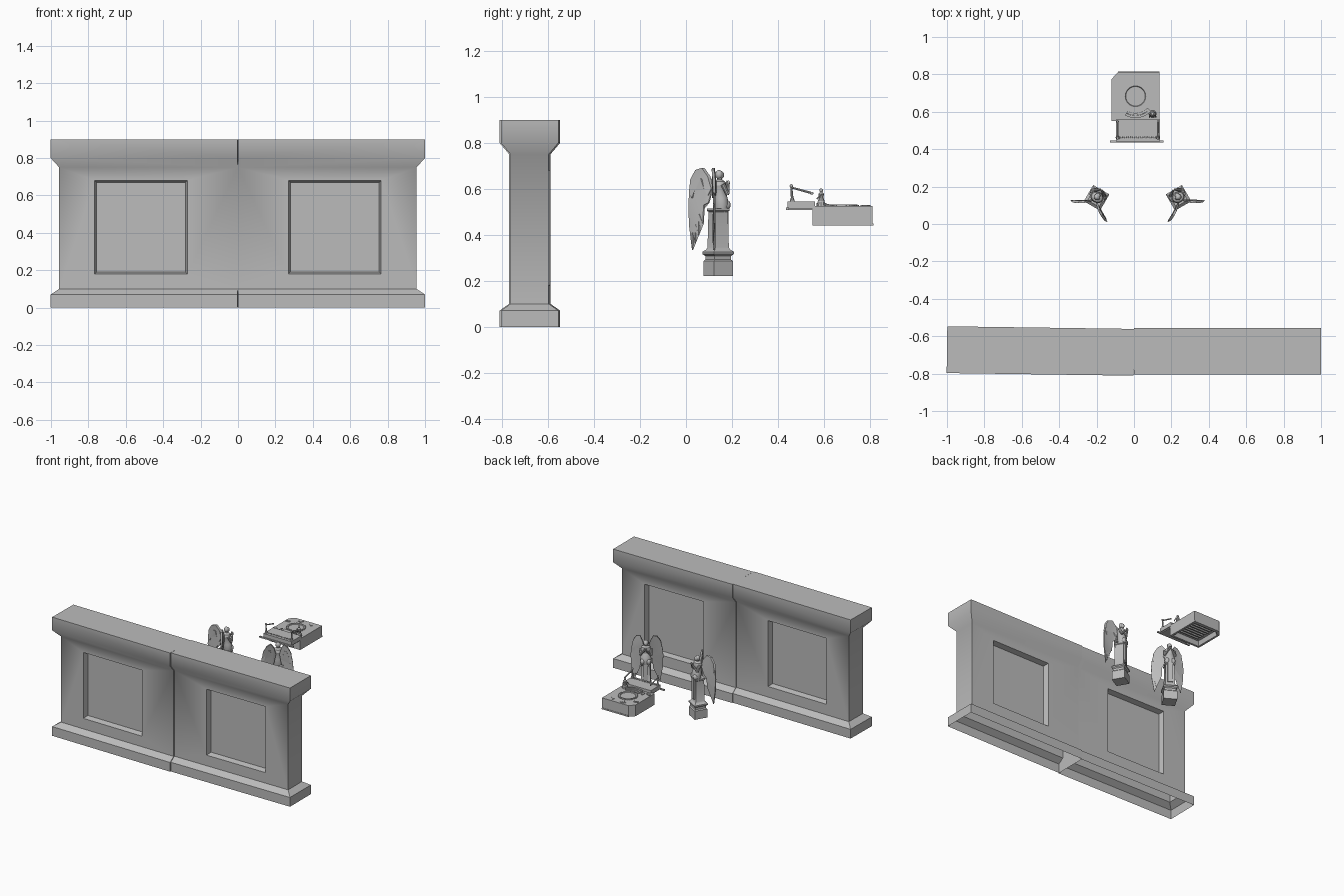
import bpy, bmesh, math, random
from mathutils import Matrix, Vector

if "Cube" in bpy.data.objects:
    bpy.data.objects.remove(bpy.data.objects["Cube"], do_unlink=True)
random.seed(4)

stone = bpy.data.materials.new("grey stone")
stone.use_nodes = True
stone.diffuse_color = (0.5, 0.5, 0.5, 1)
stone.node_tree.nodes["Principled BSDF"].inputs["Base Color"].default_value = (0.5, 0.5, 0.5, 1)


def finish(name, bm, matrix=Matrix(), smooth=30):
    bmesh.ops.remove_doubles(bm, verts=bm.verts, dist=0.0001)
    bmesh.ops.recalc_face_normals(bm, faces=bm.faces)
    mesh = bpy.data.meshes.new(name)
    bm.to_mesh(mesh)
    bm.free()
    mesh.transform(matrix)
    mesh.materials.append(stone)
    ob = bpy.data.objects.new(name, mesh)
    bpy.context.collection.objects.link(ob)
    bpy.ops.object.select_all(action="DESELECT")
    ob.select_set(True)
    bpy.context.view_layer.objects.active = ob
    bpy.ops.object.shade_smooth_by_angle(angle=math.radians(smooth))
    return ob


def loft(bm, rings, start=True, end=True, skip=()):
    """Skin consecutive rings of points; skip holds (level, side) pairs left open."""
    loops = [[bm.verts.new(p) for p in ring] for ring in rings]
    n = len(loops[0])
    for level, (a, b) in enumerate(zip(loops, loops[1:])):
        for i in range(n):
            if (level, i) not in skip:
                bm.faces.new((a[i], a[(i + 1) % n], b[(i + 1) % n], b[i]))
    if start:
        bm.faces.new(loops[0][::-1])
    if end:
        bm.faces.new(loops[-1])


def square(r, z):
    return [(-r, -r, z), (r, -r, z), (r, r, z), (-r, r, z)]


def circle(r, z, n=16, depth=1.0, y=0.0):
    return [(r * math.cos(math.tau * i / n), y + depth * r * math.sin(math.tau * i / n), z)
            for i in range(n)]


def solid(name, rings, matrix=Matrix(), **kw):
    bm = bmesh.new()
    loft(bm, rings, **kw)
    return finish(name, bm, matrix)


def box(name, x0, x1, y0, y1, z0, z1, matrix=Matrix()):
    return solid(name, [[(x0, y0, z), (x1, y0, z), (x1, y1, z), (x0, y1, z)] for z in (z0, z1)], matrix)


def rod(name, a, b, r, r2=None, matrix=Matrix()):
    a, b = Vector(a), Vector(b)
    turn = (b - a).to_track_quat("Z", "Y").to_matrix().to_4x4()
    return solid(name, [circle(r, 0, 8), circle(r2 or r, (b - a).length, 8)],
                 matrix @ Matrix.Translation(a) @ turn)


def ball(name, centre, size, matrix=Matrix()):
    bm = bmesh.new()
    bmesh.ops.create_uvsphere(bm, u_segments=12, v_segments=8, radius=1)
    return finish(name, bm, matrix @ Matrix.Translation(centre) @ Matrix.Diagonal((*size, 1)), 60)


# Wall halves: hollow, open below, flared foot and top, recessed panels on both faces
def wall_half(name, s, matrix):
    bm = bmesh.new()
    levels = [(0, 1, .125), (.07, 1, .125), (.1, .955, .083),
              (.75, .955, .083), (.8, 1, .125), (.9, 1, .125)]
    loft(bm, [[(0, -d, z), (s * x, -d, z), (s * x, d, z), (0, d, z)] for z, x, d in levels],
         start=False, skip={(2, 0), (2, 2)})
    for side in (-1, 1):
        frames = [(0, .955, .1, .75, .083), (.27, .765, .18, .68, .083), (.28, .755, .19, .67, .043)]
        loft(bm, [[(s * x0, side * y, z0), (s * x1, side * y, z0),
                   (s * x1, side * y, z1), (s * x0, side * y, z1)]
                  for x0, x1, z0, z1, y in frames], start=False)
    finish(name, bm, matrix, 45)


wall_half("wall_left", 1, Matrix.Translation((0, -.68, 0)))
wall_half("wall_right", -1, Matrix.Translation((0, -.686, 0)) @ Matrix.Rotation(math.radians(-.8), 4, "Z"))


# Winged statue, built facing +y
def wing(name, s, outline, lift, thick, matrix):
    def place(u, z, t):
        sweep = .02 + .5 * u + lift + .012 * math.sin(u * 24)
        return (s * (.008 + .82 * u), t - sweep, z)
    bm = bmesh.new()
    loft(bm, [[place(u, z, t) for u, z in outline] for t in (0, thick)])
    bmesh.ops.triangulate(bm, faces=[f for f in bm.faces if len(f.verts) > 4])
    finish(name, bm, matrix)


FEATHERS = [(.005, .6), (.02, .655), (.045, .688), (.075, .68), (.105, .64), (.122, .585),
            (.128, .53), (.123, .44), (.102, .335), (.1, .42), (.084, .365), (.082, .45),
            (.064, .4), (.062, .49), (.044, .45), (.04, .53), (.02, .54)]
COVERTS = [(.005, .6), (.02, .655), (.045, .691), (.077, .682), (.108, .642), (.118, .585),
           (.1, .56), (.09, .61), (.07, .645), (.05, .645), (.035, .6), (.02, .57)]


def statue(side, x, y, angle):
    m = Matrix.Translation((x, y, 0)) @ Matrix.Rotation(math.radians(angle), 4, "Z")
    steps = [(.0475, .22), (.0475, .285), (.041, .292), (.041, .308), (.05, .316),
             (.05, .326), (.038, .336), (.034, .345), (.031, .5), (.036, .505), (.036, .515)]
    solid(side + "_pedestal", [square(r, z) for r, z in steps], m)
    box(side + "_hanging_cloth", -.018, .018, .03, .042, .36, .51, m)
    body = [(.03, .495, .012), (.039, .53, .014), (.037, .56, .01), (.029, .59, .005),
            (.036, .615, .004), (.03, .632, .004), (.012, .641, .006), (.011, .65, .006)]
    solid(side + "_robed_body", [circle(r, z, 16, .85, oy) for r, z, oy in body], m)
    ball(side + "_head", (0, .012, .66), (.014, .016, .018), m)
    ball(side + "_hood", (0, .004, .662), (.018, .016, .02), m)
    for s, tag in ((1, "left"), (-1, "right")):
        name = f"{side}_{tag}_"
        rod(name + "upper_arm", (s * .034, .004, .62), (s * .038, .026, .575), .011, .009, m)
        rod(name + "forearm", (s * .038, .024, .578), (s * .008, .046, .618), .009, .006, m)
        ball(name + "hand", (s * .006, .048, .624), (.006, .006, .013), m)
        ball(name + "knee", (s * .02, .03, .53), (.018, .018, .022), m)
        wing(name + "wing", s, FEATHERS, 0, .006, m)
        wing(name + "wing_coverts", s, COVERTS, .004, .014, m)


statue("right_statue", -.2, .14, -30)
statue("left_statue", .238, .14, 30)

# Altar block with a cut corner, hollowed from below
outline = [(-.12, .55), (.137, .55), (.137, .812), (-.085, .812), (-.12, .775)]


def shrunk(k, z):
    return [(.008 + (x - .008) * k, .682 + (y - .682) * k, z) for x, y in outline]


solid("altar_block", [shrunk(.82, .475), shrunk(.88, .44), shrunk(1, .44), shrunk(1, .525)])
box("altar_back_lip", -.085, .137, .79, .815, .44, .45)
for i in range(7):
    box(f"underside_bar_{i}", -.07, .09, .6 + i * .026, .61 + i * .026, .465, .476)

# Round basin with a toothed rim
c = Matrix.Translation((.008, .683, 0))
solid("basin_rim", [circle(r, z, 32) for r, z in
                    ((.064, .524), (.064, .531), (.055, .531), (.052, .526))], c)
for i in range(24):
    t = math.tau * i / 24
    box(f"rim_tooth_{i}", .062, .069, -.004, .004, .524, .53, c @ Matrix.Rotation(t, 4, "Z"))

# Front platform, its rail and studs
box("platform", -.097, .139, .442, .56, .515, .545)
box("platform_base", -.09, .132, .445, .56, .508, .516)
box("platform_rail", -.128, .158, .436, .447, .508, .518)
for i in range(11):
    ball(f"chain_link_{i}", (-.09 + i * .022, .464, .547), (.008, .005, .004))

# Posts with sloping arms
for x, tag in ((-.087, "right"), (.128, "left")):
    rod(tag + "_post_foot", (x, .462, .545), (x, .462, .56), .011, .007)
    rod(tag + "_post", (x, .462, .555), (x, .458, .612), .006, .004)
    ball(tag + "_post_cap", (x, .458, .612), (.007, .007, .008))
    rod(tag + "_arm", (x, .458, .606), (x, .545, .582), .004, .005)
    ball(tag + "_arm_end", (x, .547, .581), (.006, .008, .006))

# Curved steps up from the platform
for i in range(3):
    r = .075 + .014 * i
    arc = [(.008 + r * math.sin(a / 10), .683 - r * math.cos(a / 10)) for a in range(-5, 9)]
    arc += [(.008 + (r + .013) * math.sin(a / 10), .683 - (r + .013) * math.cos(a / 10))
            for a in range(8, -6, -1)]
    solid(f"curved_step_{i}", [[(x, y, z) for x, y in arc] for z in (.524, .531 + .004 * i)])

# Small robed figure beside the steps
f = Matrix.Translation((.1, .588, 0))
solid("figure_robe", [circle(r, z, 10) for r, z in
                      ((.02, .525), (.016, .545), (.01, .562), (.013, .578), (.005, .586))], f)
ball("figure_head", (0, 0, .593), (.008, .008, .009), f)
for s in (-1, 1):
    rod(f"figure_arm_{s}", (s * .012, 0, .577), (s * .018, -.018, .556), .004, .003, f)

# Broken slabs and rubble on the block
for i, (x, y) in enumerate([(-.03, .79), (-.015, .782), (-.095, .735), (-.1, .59), (.07, .775), (-.06, .6)]):
    turn = Matrix.Translation((x, y, 0)) @ Matrix.Rotation(random.uniform(0, 3), 4, "Z")
    box(f"rubble_{i}", -.016, .016, -.007, .007, .524, random.uniform(.528, .533), turn)
